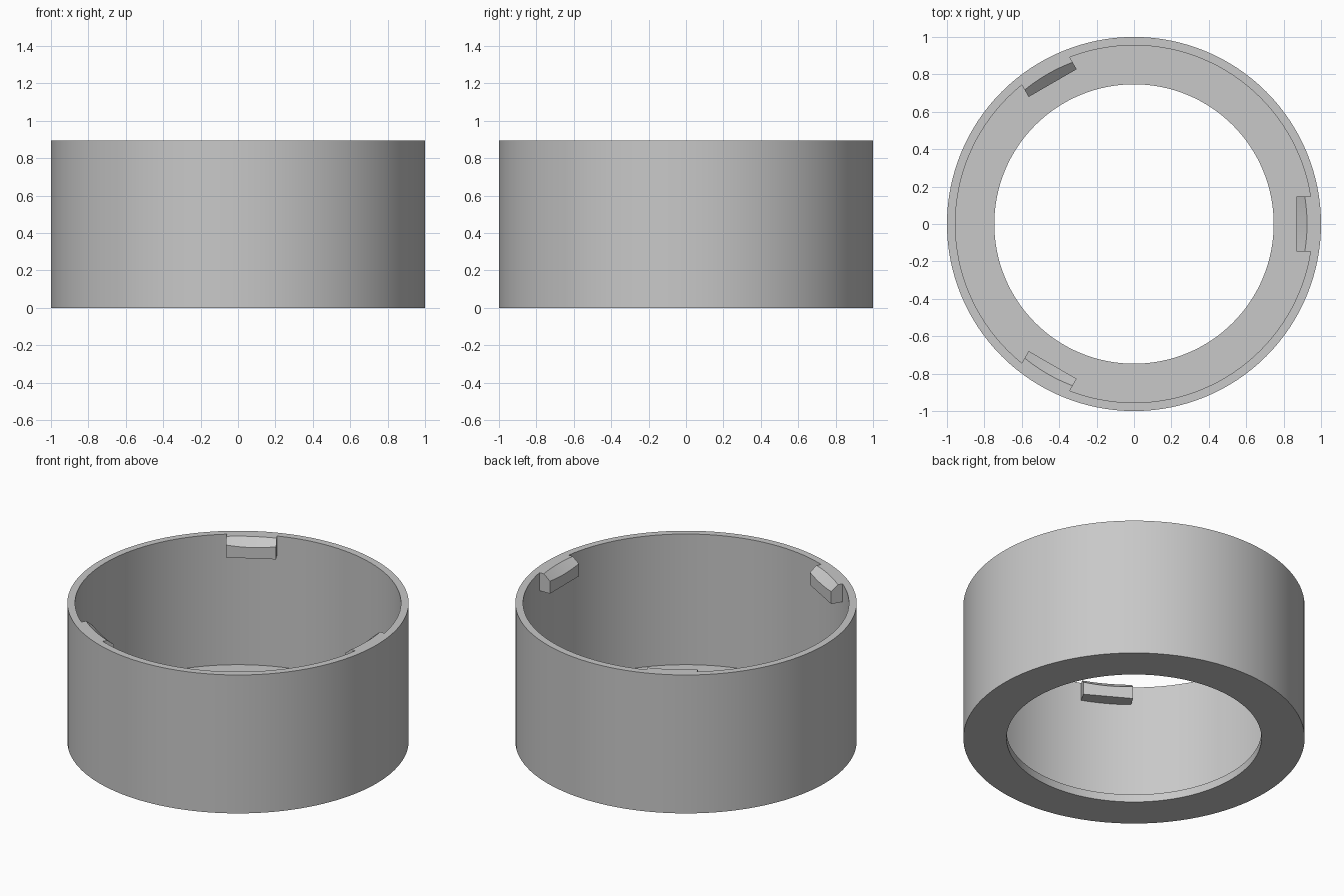
import bpy, bmesh, math

cube = bpy.data.objects.get("Cube")
if cube:
    bpy.data.objects.remove(cube, do_unlink=True)

HEIGHT = 0.895
WALL_R = 0.955     # inside radius of the wall
SEGMENTS = 128

grey = bpy.data.materials.new("plain_grey")
grey.use_nodes = True
colour = (0.58, 0.58, 0.58, 1)
grey.diffuse_color = colour
grey.node_tree.nodes["Principled BSDF"].inputs["Base Color"].default_value = colour


def loft(name, rings, closed):
    """Skin a row of matching cross-sections, closed in a circle or capped."""
    bm = bmesh.new()
    rows = [[bm.verts.new(p) for p in ring] for ring in rings]
    pairs = list(zip(rows, rows[1:]))
    if closed:
        pairs.append((rows[-1], rows[0]))
    else:
        bm.faces.new(rows[0])
        bm.faces.new(rows[-1])
    for a, b in pairs:
        for i in range(len(a)):
            j = (i + 1) % len(a)
            bm.faces.new((a[i], a[j], b[j], b[i]))
    bmesh.ops.recalc_face_normals(bm, faces=bm.faces)
    mesh = bpy.data.meshes.new(name)
    bm.to_mesh(mesh)
    bm.free()
    mesh.materials.append(grey)
    obj = bpy.data.objects.new(name, mesh)
    bpy.context.collection.objects.link(obj)
    bpy.ops.object.select_all(action="DESELECT")
    obj.select_set(True)
    bpy.context.view_layer.objects.active = obj
    bpy.ops.object.shade_smooth_by_angle(angle=math.radians(30))
    return obj


# Ring body: thin wall with an inward flange at the base
profile = [(0.747, 0), (1, 0), (1, HEIGHT), (WALL_R, HEIGHT), (WALL_R, 0.05), (0.747, 0.05)]
angles = [math.tau * i / SEGMENTS for i in range(SEGMENTS)]
loft("ring_body", [[(r * math.cos(a), r * math.sin(a), z) for r, z in profile] for a in angles], True)

# Retaining clips: flat inner face, flat underside, conical lead-in on top
CLIP_X, CLIP_HALF, LEAD_R, LEAD_SLOPE = 0.87, 0.148, 0.925, 0.84


def clip_section(y):
    wall = math.sqrt((WALL_R + 0.001) ** 2 - y * y)
    lead = math.sqrt(LEAD_R ** 2 - y * y)
    shoulder = HEIGHT - LEAD_SLOPE * (LEAD_R - math.hypot(CLIP_X, y))
    return [(wall, y, 0.778), (wall, y, HEIGHT), (lead, y, HEIGHT),
            (CLIP_X, y, shoulder), (CLIP_X, y, 0.778)]


STEPS = 12
sections = [clip_section(CLIP_HALF * (2 * i / STEPS - 1)) for i in range(STEPS + 1)]
for n, side in enumerate(("left", "back", "front")):
    clip = loft(side + "_clip", sections, False)
    clip.rotation_euler.z = math.tau * n / 3
